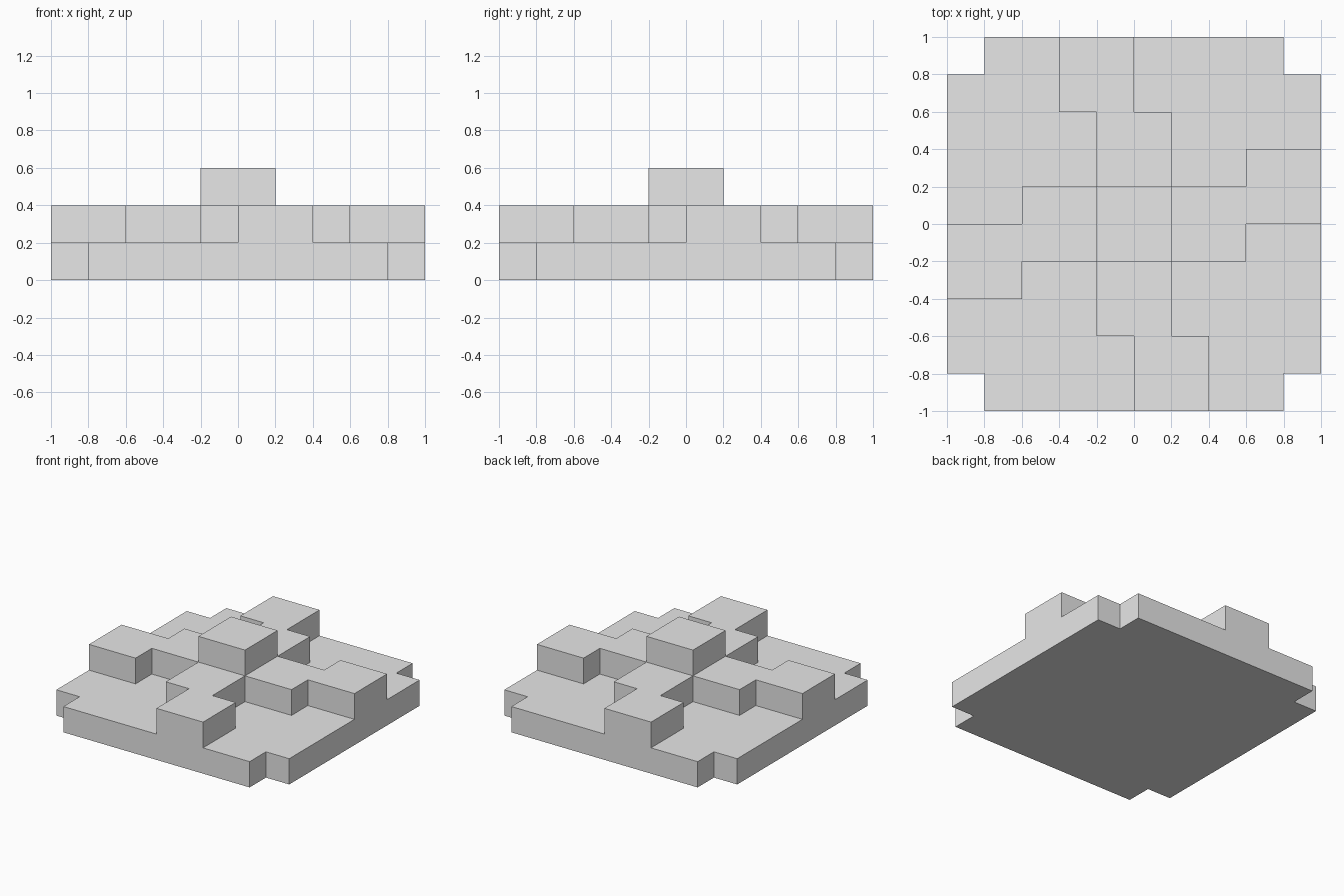
import bpy
import bmesh

cube = bpy.data.objects.get("Cube")
if cube:
    bpy.data.objects.remove(cube, do_unlink=True)

grey = bpy.data.materials.new("light_grey")
grey.use_nodes = True
grey.diffuse_color = (0.8, 0.8, 0.8, 1)
grey.node_tree.nodes["Principled BSDF"].inputs["Base Color"].default_value = grey.diffuse_color

LAYER = 0.2  # height of each tier


def four_fold(quarter):
    """Repeat a quarter outline around the z axis, counter-clockwise."""
    outline, points = [], list(quarter)
    for _ in range(4):
        outline += points
        points = [(-y, x) for x, y in points]
    return outline


def tier(name, quarter, level):
    """Extrude a four-fold outline by one layer."""
    bm = bmesh.new()
    z = level * LAYER
    floor = bm.faces.new([bm.verts.new((x, y, z)) for x, y in four_fold(quarter)])
    raised = bmesh.ops.extrude_face_region(bm, geom=[floor], use_keep_orig=True)
    verts = [g for g in raised["geom"] if isinstance(g, bmesh.types.BMVert)]
    bmesh.ops.translate(bm, verts=verts, vec=(0, 0, LAYER))
    bmesh.ops.recalc_face_normals(bm, faces=bm.faces)
    mesh = bpy.data.meshes.new(name)
    bm.to_mesh(mesh)
    bm.free()
    mesh.materials.append(grey)
    obj = bpy.data.objects.new(name, mesh)
    bpy.context.collection.objects.link(obj)


# Square slab with notched corners
tier("base_slab", [(-0.8, -1), (0.8, -1), (0.8, -0.8)], 0)

# Four stepped arms turning around the centre
tier("pinwheel_arms", [(-0.2, -0.2), (-0.2, -0.6), (0, -0.6), (0, -1),
                       (0.4, -1), (0.4, -0.6), (0.2, -0.6)], 1)

# Block on top of the centre
tier("centre_block", [(-0.2, -0.2)], 2)
